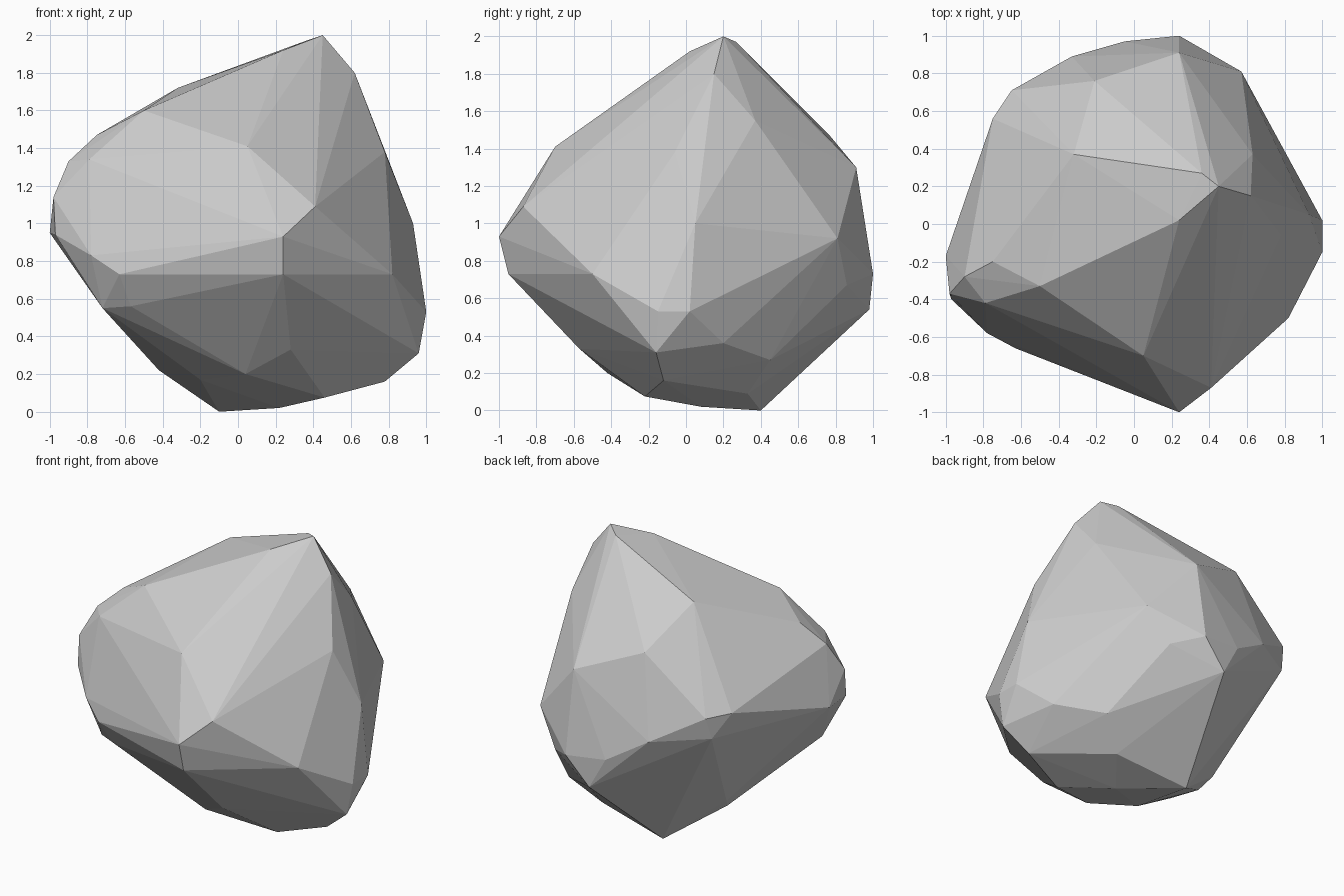
import bpy, bmesh

# Corner points of the boulder, grouped by region (x, y, z)
underside = [
    (-0.10, 0.40, 0.00), (0.22, 0.08, 0.02), (-0.42, 0.14, 0.22),
    (-0.20, -0.20, 0.17), (0.04, -0.42, 0.20), (0.28, -0.57, 0.33),
    (0.78, -0.12, 0.16), (0.42, 0.33, 0.09), (0.46, -0.22, 0.075),
    (-0.47, 0.22, 0.30),
]
front = [
    (0.24, -1.00, 0.93), (0.24, -0.95, 0.73), (0.41, -0.87, 1.09),
    (0.05, -0.70, 1.41), (-0.63, -0.66, 0.73), (-0.72, -0.49, 0.55),
    (-0.57, -0.57, 0.56), (-0.78, -0.58, 0.83),
]
left = [
    (-1.00, -0.17, 0.95), (-0.97, -0.40, 0.94), (-0.98, -0.37, 1.14),
    (-0.90, -0.28, 1.33), (-0.79, -0.42, 1.34), (-0.75, -0.20, 1.47),
    (-0.75, 0.56, 1.12),
]
right = [
    (0.96, -0.16, 0.31), (1.00, -0.15, 0.53), (1.00, 0.02, 0.53),
    (0.93, 0.05, 1.00), (0.82, -0.50, 0.73), (0.84, 0.20, 0.36),
    (0.60, 0.45, 0.27), (0.57, 0.81, 0.92), (0.78, -0.06, 1.38),
    (0.63, 0.37, 1.55),
]
back = [
    (0.24, 1.00, 0.73), (0.07, 0.98, 0.54), (0.24, 0.91, 1.30),
    (-0.33, 0.89, 0.93), (-0.65, 0.71, 1.11), (-0.21, 0.76, 1.48),
    (0.42, 0.86, 0.67), (-0.67, 0.67, 0.96), (-0.05, 0.97, 0.76),
]
crown = [
    (0.45, 0.20, 2.00), (0.36, 0.27, 1.97), (0.24, 0.02, 1.92),
    (0.62, 0.15, 1.80), (-0.50, -0.33, 1.60), (-0.32, 0.37, 1.72),
]

# Wrap the points in a faceted shell
bm = bmesh.new()
for p in underside + front + left + right + back + crown:
    bm.verts.new(p)
bmesh.ops.convex_hull(bm, input=bm.verts)
loose = [v for v in bm.verts if not v.link_faces]
bmesh.ops.delete(bm, geom=loose, context='VERTS')
bmesh.ops.recalc_face_normals(bm, faces=bm.faces)

mesh = bpy.data.meshes.new("boulder")
bm.to_mesh(mesh)
bm.free()
boulder = bpy.data.objects.new("boulder", mesh)
bpy.context.collection.objects.link(boulder)
